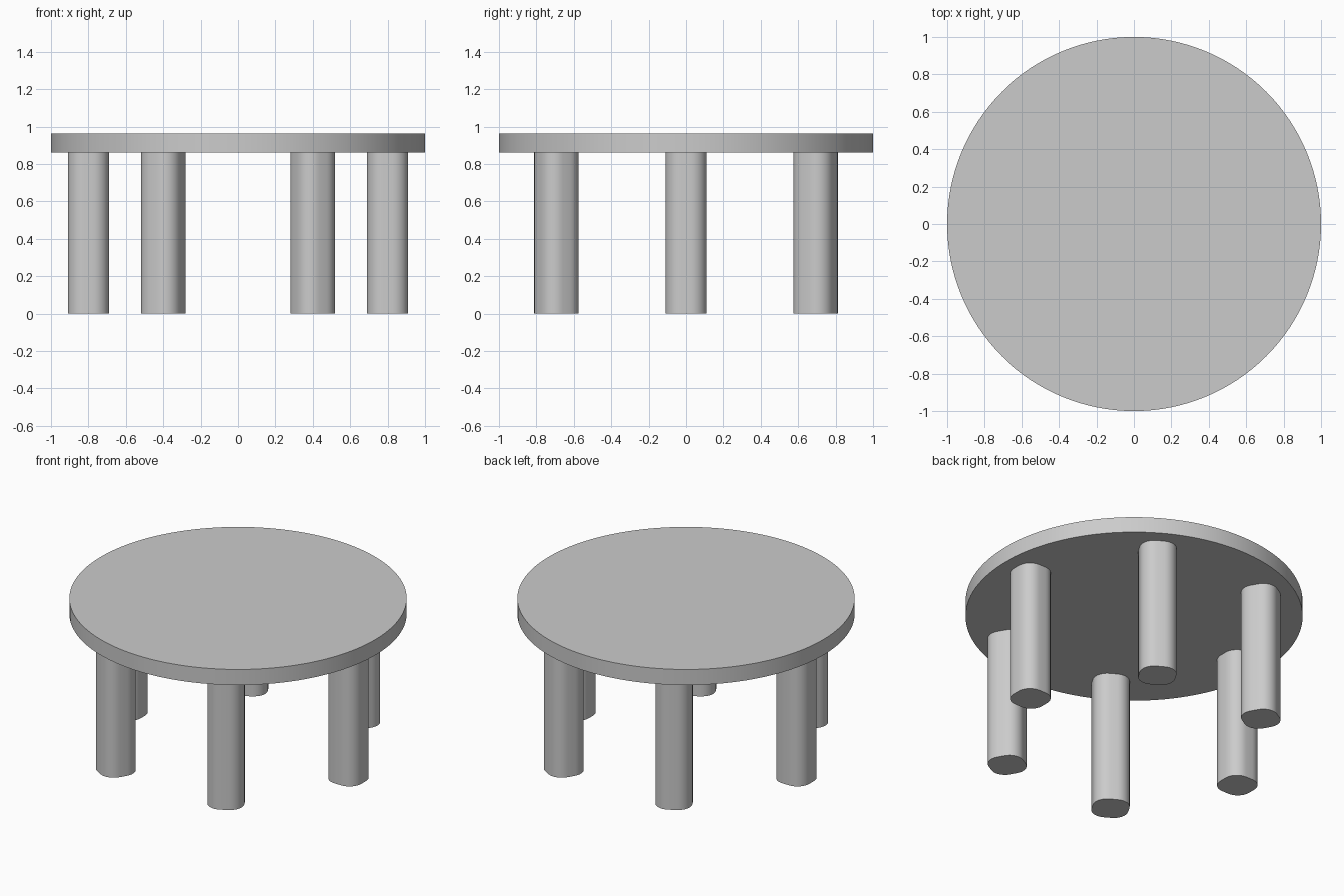
import bpy, bmesh, math
from mathutils import Matrix

cube = bpy.data.objects.get("Cube")
if cube:
    bpy.data.objects.remove(cube, do_unlink=True)

TOP_BASE, TOP_HEIGHT = 0.86, 0.102
LEG_COUNT, LEG_RING, LEG_WIDTH, LEG_ROUND = 6, 0.8, 0.22, 0.086

grey = bpy.data.materials.new("light grey")
grey.use_nodes = True
grey.diffuse_color = (0.6, 0.6, 0.6, 1)
grey.node_tree.nodes["Principled BSDF"].inputs["Base Color"].default_value = (0.6, 0.6, 0.6, 1)


def add_part(name, bm):
    mesh = bpy.data.meshes.new(name)
    bm.to_mesh(mesh)
    bm.free()
    mesh.materials.append(grey)
    obj = bpy.data.objects.new(name, mesh)
    bpy.context.collection.objects.link(obj)
    bpy.ops.object.select_all(action="DESELECT")
    obj.select_set(True)
    bpy.context.view_layer.objects.active = obj
    bpy.ops.object.shade_smooth_by_angle(angle=math.radians(35))
    return obj


# Round table top
bm = bmesh.new()
bmesh.ops.create_cone(bm, cap_ends=True, segments=128, radius1=1, radius2=1, depth=TOP_HEIGHT,
                      matrix=Matrix.Translation((0, 0, TOP_BASE + TOP_HEIGHT / 2)))
add_part("table_top", bm)

# Square legs with well rounded corners, each turned to face outwards
for i in range(LEG_COUNT):
    bm = bmesh.new()
    bmesh.ops.create_cube(bm, size=1)
    bmesh.ops.scale(bm, vec=(LEG_WIDTH, LEG_WIDTH, TOP_BASE), verts=bm.verts)
    uprights = [e for e in bm.edges if abs(e.verts[0].co.z - e.verts[1].co.z) > 0.1]
    bmesh.ops.bevel(bm, geom=uprights, offset=LEG_ROUND, segments=8, profile=0.5, affect="EDGES")
    turn = Matrix.Rotation(i * math.tau / LEG_COUNT, 4, "Z")
    bm.transform(turn @ Matrix.Translation((LEG_RING, 0, TOP_BASE / 2)))
    add_part(f"leg_{i + 1}", bm)
